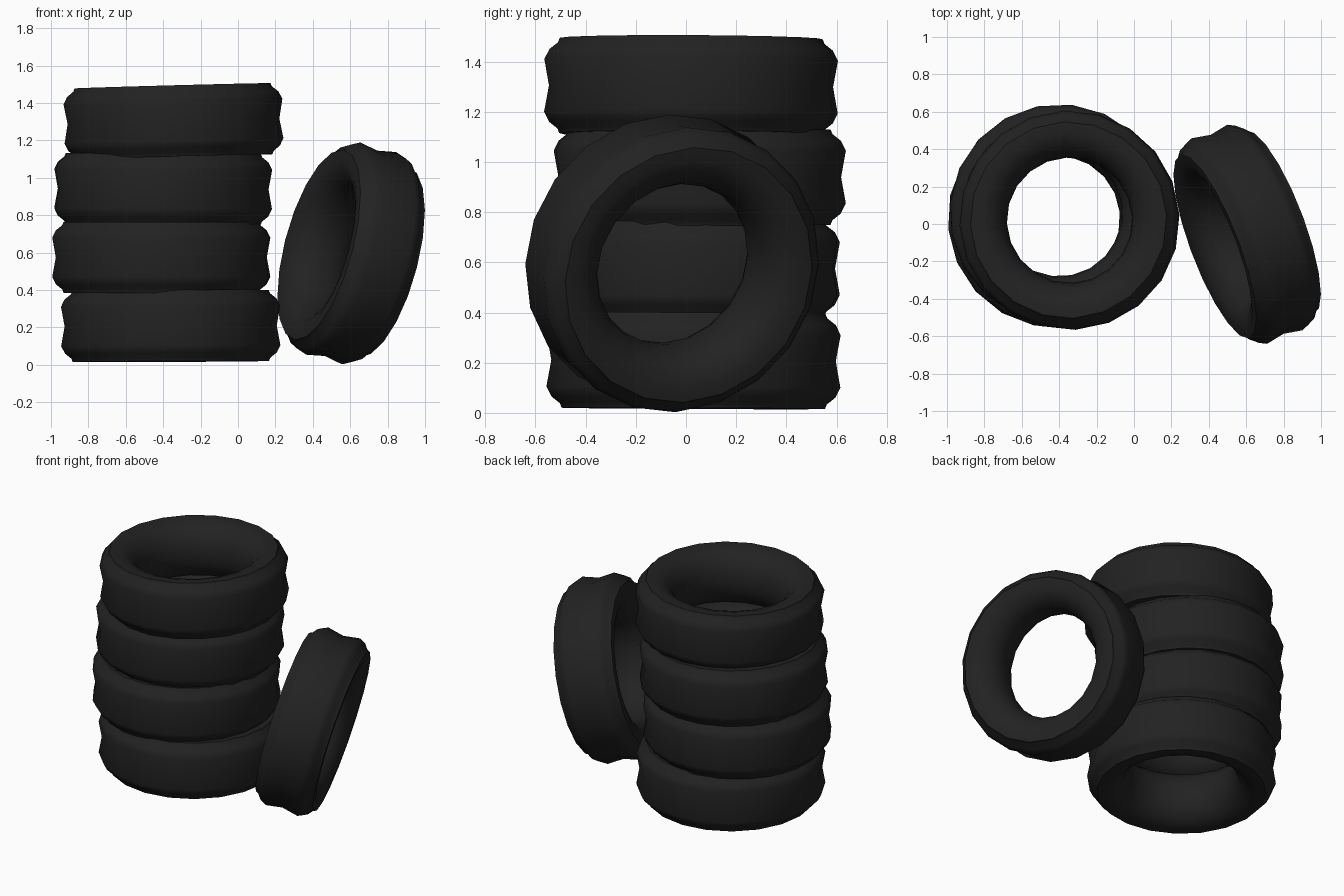
import bpy, bmesh, math
from mathutils import Vector, Matrix

cube = bpy.data.objects.get("Cube")
if cube:
    bpy.data.objects.remove(cube, do_unlink=True)

# One dark rubber colour
rubber = bpy.data.materials.new("black_rubber")
rubber.use_nodes = True
COLOUR = (0.016, 0.016, 0.016, 1)
rubber.diffuse_color = COLOUR
bsdf = rubber.node_tree.nodes["Principled BSDF"]
bsdf.inputs["Base Color"].default_value = COLOUR
bsdf.inputs["Roughness"].default_value = 0.8

SIDES = 20
# Upper half of the cross-section (radius, height), from tread waist to bore
HALF = [(0.567, 0), (0.586, 0.105), (0.566, 0.145), (0.532, 0.172),
        (0.525, 0.19), (0.47, 0.19), (0.415, 0.17), (0.365, 0.12),
        (0.342, 0.06), (0.335, 0)]
PROFILE = HALF + [(r, -z) for r, z in reversed(HALF[1:-1])]


def make_tyre(name, centre, axis, spin):
    """Revolve the closed cross-section, then aim its axle along axis."""
    bm = bmesh.new()
    rings = []
    for i in range(SIDES):
        a = math.tau * i / SIDES + spin
        rings.append([bm.verts.new((r * math.cos(a), r * math.sin(a), z))
                      for r, z in PROFILE])
    n = len(PROFILE)
    for i in range(SIDES):
        here, after = rings[i], rings[(i + 1) % SIDES]
        for j in range(n):
            k = (j + 1) % n
            bm.faces.new((here[j], after[j], after[k], here[k]))
    bmesh.ops.recalc_face_normals(bm, faces=bm.faces)
    mesh = bpy.data.meshes.new(name)
    bm.to_mesh(mesh)
    bm.free()
    mesh.materials.append(rubber)
    tyre = bpy.data.objects.new(name, mesh)
    bpy.context.collection.objects.link(tyre)
    turn = Vector((0, 0, 1)).rotation_difference(Vector(axis).normalized())
    tyre.matrix_world = Matrix.Translation(centre) @ turn.to_matrix().to_4x4()
    bpy.ops.object.select_all(action='DESELECT')
    tyre.select_set(True)
    bpy.context.view_layer.objects.active = tyre
    bpy.ops.object.shade_smooth_by_angle(angle=math.radians(50))


# Loosely stacked tyres, bottom to top
make_tyre("bottom_tyre", (-0.36, 0.03, 0.208), (-0.005, 0.005, 1), 0)
make_tyre("lower_middle_tyre", (-0.41, 0.03, 0.575), (0, 0, 1), 0.1)
make_tyre("upper_middle_tyre", (-0.4, 0.055, 0.94), (0.005, 0, 1), 0.2)
make_tyre("top_tyre", (-0.345, 0.02, 1.302), (-0.027, 0.005, 1), 0.05)

# Single tyre standing beside the stack, leaning outward
make_tyre("leaning_tyre", (0.605, -0.055, 0.596), (-0.906, -0.345, 0.245), 0)
